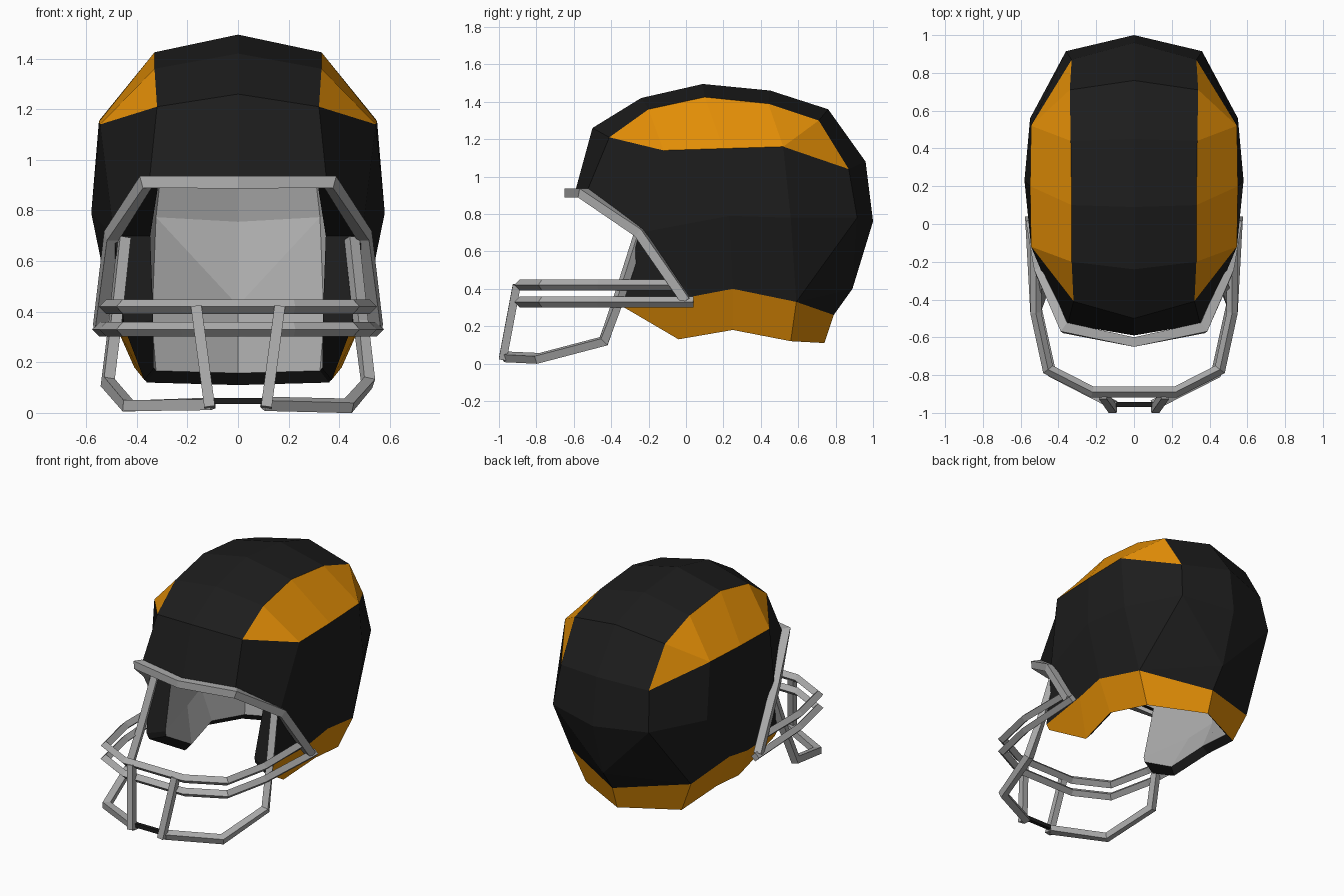
import bpy, bmesh, math
from mathutils import Vector

if "Cube" in bpy.data.objects:
    bpy.data.objects.remove(bpy.data.objects["Cube"])


def mat(name, r, g, b):
    m = bpy.data.materials.new(name)
    m.diffuse_color = (r, g, b, 1)
    m.use_nodes = True
    m.node_tree.nodes["Principled BSDF"].inputs["Base Color"].default_value = m.diffuse_color
    return m


black = mat("black", 0.012, 0.012, 0.012)
orange = mat("orange", 0.78, 0.275, 0.002)
grey = mat("grey", 0.41, 0.41, 0.41)


def add_object(name, bm, mats):
    me = bpy.data.meshes.new(name)
    bm.to_mesh(me)
    bm.free()
    for m in mats:
        me.materials.append(m)
    ob = bpy.data.objects.new(name, me)
    bpy.context.collection.objects.link(ob)
    return ob


# Shell: lofted strips between lengthwise chains, front to back
T = [(0, y, z) for y, z in [(-.59, .93), (-.50, 1.26), (-.24, 1.42), (.09, 1.495),
                            (.45, 1.46), (.76, 1.36), (.96, 1.08), (1, .76),
                            (.89, .40), (.79, .26), (.74, .11)]]
A = [(.35, -.53, .92), (.32, -.41, 1.21), (.33, -.20, 1.36), (.33, .10, 1.425),
     (.335, .44, 1.39), (.34, .71, 1.30), (.33, .87, 1.04), (.36, .915, .78)]
b1, bm_, b2 = (.545, -.12, 1.14), (.55, .20, 1.15), (.545, .52, 1.16)
G, C1, C2 = (.49, -.25, .70), (.58, .23, .79), (.55, .56, .78)
D = [(.45, -.34, .34), (.49, .04, .36), (.50, .25, .40), (.45, .59, .33), T[9]]
E = [(.435, -.33, .30), (.37, -.04, .13), (.41, .25, .18), (.36, .56, .12), T[10]]
D3 = D[3]

strips = [
    (T[:8], A, 0),                                              # crown and back
    (T[7:10], [A[7], D3, D3], 0),                               # nape
    ([A[1], A[2], A[3], A[4], A[5], A[6]],
     [A[1], b1, bm_, b2, b2, A[6]], 1),                         # side stripe
    ([A[1], b1, bm_, b2, A[6]], [A[0], G, C1, C2, A[7]], 0),    # upper side
    ([G, G, C1, C2, A[7]], D[:3] + [D3, D3], 0),                # lower side
    (D, E, 1),                                                  # lower trim
]
bm = bmesh.new()
cache = {}


def vert(p, s):
    key = (round(p[0] * s, 4) + 0.0, p[1], p[2])
    if key not in cache:
        cache[key] = bm.verts.new(key)
    return cache[key]


for s in (1, -1):
    for up, low, index in strips:
        for i in range(len(up) - 1):
            quad = [vert(p, s) for p in (up[i], up[i + 1], low[i + 1], low[i])]
            if low[i] == A[7] and up[i] == T[7]:
                # Nape corner split so that it bulges outward
                bm.faces.new((quad[0], quad[1], quad[3])).material_index = index
                bm.faces.new((quad[1], quad[2], quad[3])).material_index = index
                continue
            quad = list(dict.fromkeys(quad))
            if len(quad) > 2:
                bm.faces.new(quad).material_index = index
bmesh.ops.recalc_face_normals(bm, faces=bm.faces)
bm.normal_update()
if cache[T[3]].normal.z < 0:
    bmesh.ops.reverse_faces(bm, faces=bm.faces)


# Lining: shrunken grey copy with thick cheeks, joined by a black rim
def inner(co):
    limit = .335 + .12 * min(max((co.y + .3) / .5, 0), 1)
    if co.y > .5 and co.z < .5:
        limit = .34
    x = math.copysign(min(abs(co.x) * .9, limit), co.x)
    return (x, .2 + (co.y - .2) * .93, .7 + (co.z - .7) * .92)


outer_faces = list(bm.faces)
rim = [e for e in bm.edges if e.is_boundary]
pair = {v: bm.verts.new(inner(v.co)) for v in list(bm.verts)}
for e in rim:
    loop = e.link_loops[0]
    a, b = loop.vert, loop.link_loop_next.vert
    bm.faces.new((b, a, pair[a], pair[b])).material_index = 0
for f in outer_faces:
    bm.faces.new([pair[v] for v in reversed(f.verts)]).material_index = 2
add_object("helmet_shell", bm, [black, orange, grey])


# Bars: four-sided section swept along a path with mitred corners
def sweep(bm, pts, r, turn, up=(0, 0, 1)):
    pts = [Vector(p) for p in pts]
    rings = []
    for i, p in enumerate(pts):
        d0 = (p - pts[i - 1]).normalized() if i else (pts[1] - p).normalized()
        d1 = (pts[i + 1] - p).normalized() if i < len(pts) - 1 else d0
        t = (d0 + d1).normalized()
        side = t.cross(Vector(up)).normalized()
        top = side.cross(t)
        k = 1 / max(t.dot(d0), 0.6)
        bend = d1 - d0
        flat = abs(bend.dot(side)) >= abs(bend.dot(top))
        ks, kt = (k, 1) if flat else (1, k)
        rings.append([bm.verts.new(p + side * (r * ks * math.cos(a)) + top * (r * kt * math.sin(a)))
                      for a in [turn + j * math.pi / 2 for j in range(4)]])
    for a, b in zip(rings, rings[1:]):
        for j in range(4):
            bm.faces.new((a[j], a[j - 1], b[j - 1], b[j]))
    bm.faces.new(rings[0])
    bm.faces.new(rings[-1][::-1])


def flip(pts):
    return [(-x, y, z) for x, y, z in pts]


def across(half):
    return half + flip(half)[::-1]


def bars(name, paths, r, turn, m=grey, up=(0, 0, 1)):
    b = bmesh.new()
    for p in paths:
        sweep(b, p, r, turn, up)
    bmesh.ops.recalc_face_normals(b, faces=b.faces)
    return add_object(name, b, [m])


SQ = math.pi / 4

# Frame bar along the face opening
frame = [(.545, 0, .335), (.50, -.25, .70), (.365, -.55, .912), (0, -.625, .912)]
bars("opening_frame", [frame + flip(frame[:-1])[::-1]], 0.035, SQ)

# Two horizontal guard bars
front = [(.52, -.47), (.455, -.77), (.22, -.89)]
bars("upper_guard_bar", [across([(.52, -.07, .42)] + [(x, y, .42) for x, y in front])], 0.029, 0)
bars("lower_guard_bar", [across([(.548, .04, .33)] + [(x, y, .33) for x, y in front])], 0.029, 0)

# Side struts running down into the chin bars
strut = [(.45, -.25, .69), (.485, -.355, .36), (.515, -.44, .12),
         (.435, -.79, .028), (.10, -.96, .036)]
bars("chin_guard_bars", [strut, flip(strut)], 0.031, SQ, up=(.25, -.3, 1))

# Front uprights
upright = [(.165, -.905, .42), (.112, -.98, .022)]
bars("front_uprights", [upright, flip(upright)], 0.03, SQ, up=(0, 1, 0))

# Thin dark centre link
bars("chin_link", [[(-.1, -.955, .047), (.1, -.955, .047)]], 0.018, SQ, black)
